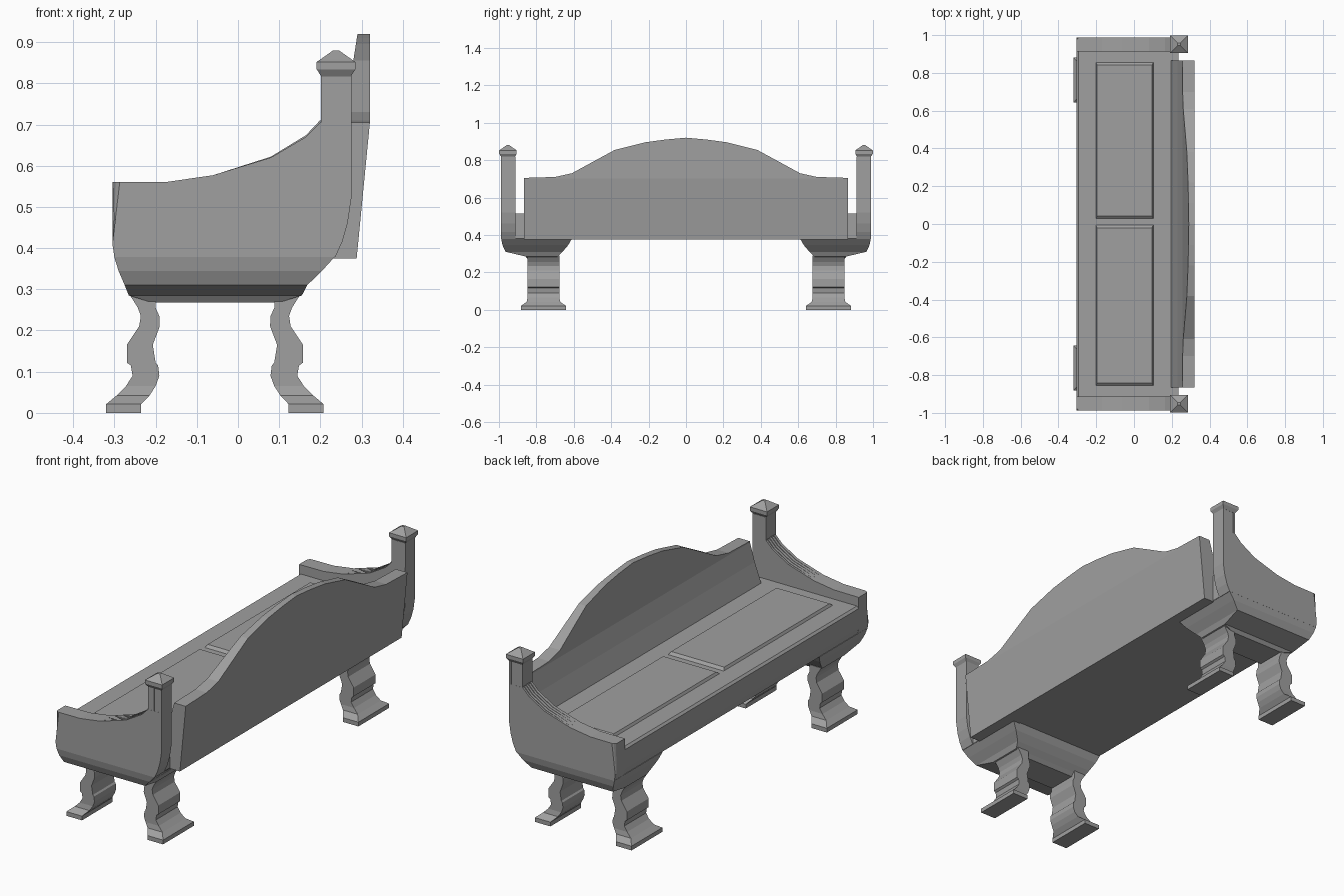
import bpy
import bmesh

cube = bpy.data.objects.get("Cube")
if cube:
    bpy.data.objects.remove(cube, do_unlink=True)

grey = bpy.data.materials.new("plain grey")
grey.use_nodes = True
grey.diffuse_color = (0.35, 0.35, 0.35, 1)
grey.node_tree.nodes["Principled BSDF"].inputs["Base Color"].default_value = (0.35, 0.35, 0.35, 1)


def finish(name, bm):
    bmesh.ops.recalc_face_normals(bm, faces=bm.faces)
    mesh = bpy.data.meshes.new(name)
    bm.to_mesh(mesh)
    bm.free()
    mesh.materials.append(grey)
    obj = bpy.data.objects.new(name, mesh)
    bpy.context.collection.objects.link(obj)
    return obj


def skin(bm, rings):
    """Join equal-length rings of points and cap both ends."""
    loops = [[bm.verts.new(p) for p in ring] for ring in rings]
    n = len(loops[0])
    for a, b in zip(loops, loops[1:]):
        for i in range(n):
            j = (i + 1) % n
            bm.faces.new((a[i], a[j], b[j], b[i]))
    bm.faces.new(loops[0])
    bm.faces.new(loops[-1])


def stack(bm, levels):
    """Rectangular rings (z, x0, x1, y0, y1) from bottom to top."""
    skin(bm, [[(x0, y0, z), (x1, y0, z), (x1, y1, z), (x0, y1, z)]
              for z, x0, x1, y0, y1 in levels])


def extrude(bm, profile, y0, y1):
    skin(bm, [[(x, y, z) for x, z in profile] for y in (y0, y1)])


def interp(points, t):
    for (a, u), (b, v) in zip(points, points[1:]):
        if t <= b:
            return u + (v - u) * max(0, (t - a) / (b - a))
    return points[-1][1]


# Seat slab
bm = bmesh.new()
extrude(bm, [(-0.298, 0.378), (-0.305, 0.41), (-0.305, 0.505), (-0.295, 0.515),
             (0.235, 0.515), (0.235, 0.378)], -0.913, 0.913)
finish("seat", bm)

# Two raised seat panels with sloping edges
for name, y0, y1 in (("right_panel", -0.862, 0.0), ("left_panel", 0.022, 0.862)):
    bm = bmesh.new()
    stack(bm, [(0.51, -0.205, 0.105, y0, y1),
               (0.527, -0.195, 0.095, y0 + 0.02, y1 - 0.02)])
    finish(name, bm)

# Curved backrest, thinner toward its arched top
arch = [(0, 0.92), (0.11, 0.91), (0.22, 0.895), (0.38, 0.855), (0.5, 0.79),
        (0.61, 0.73), (0.7, 0.71), (0.865, 0.705)]
front_slope = [(0.375, 0.195), (0.515, 0.195), (0.61, 0.23), (0.70, 0.256), (0.92, 0.29)]
rings = []
for y, h in [(-y, h) for y, h in arch[:0:-1]] + arch:
    front = [(x, y, z) for z, x in front_slope[:-1]]
    rings.append(front + [(interp(front_slope, h), y, h), (0.32, y, h),
                          (0.32, y, 0.703), (0.288, y, 0.375)])
bm = bmesh.new()
skin(bm, rings)
finish("backrest", bm)

# Arm outline: sweeping top edge, then the rounded rear and front
sweep = [(-0.305, 0.56), (-0.17, 0.561), (-0.06, 0.577), (0.08, 0.62),
         (0.165, 0.67), (0.2, 0.705)]
lower = [(0.275, 0.705), (0.275, 0.52), (0.266, 0.46), (0.253, 0.415),
         (0.236, 0.378), (-0.3, 0.378), (-0.305, 0.41)]
IN, OUT = 0.912, 0.988

leg_levels = [
    (0, -0.32, -0.235, 0.12), (0.021, -0.32, -0.235, 0.12),
    (0.042, -0.295, -0.215, 0.09), (0.065, -0.272, -0.2, 0.085),
    (0.09, -0.256, -0.191, 0.085), (0.115, -0.26, -0.194, 0.085),
    (0.122, -0.27, -0.2, 0.085), (0.165, -0.27, -0.207, 0.085),
    (0.21, -0.24, -0.19, 0.085), (0.235, -0.236, -0.191, 0.085),
    (0.255, -0.243, -0.2, 0.085), (0.29, -0.265, -0.2, 0.085)]

for side, s in (("right", -1), ("left", 1)):
    # Arm with rounded outer front corner
    bm = bmesh.new()
    extrude(bm, sweep + lower, s * IN, s * OUT)
    corner = [e for e in bm.edges
              if all(v.co.x < -0.299 and abs(v.co.y) > 0.95 and v.co.z > 0.38 for v in e.verts)]
    bmesh.ops.bevel(bm, geom=corner, offset=0.018, segments=3, affect='EDGES', profile=0.5)
    finish(side + "_arm", bm)

    # Ribs along the arm top, rising toward the post
    bm = bmesh.new()
    for k in range(4):
        y = s * (0.926 + k * 0.016)
        top = sweep[2:]
        rib = [(x, z + 0.006 * i / 3) for i, (x, z) in enumerate(top)]
        extrude(bm, rib + [(x, z - 0.01) for x, z in top[::-1]], y - 0.004, y + 0.004)
    finish(side + "_arm_ribs", bm)

    # Fluted post: a slim core crossed by slabs that show as reeds
    bm = bmesh.new()
    x0, x1 = 0.201, 0.275
    stack(bm, [(z, x0 + 0.006, x1 - 0.006, s * (IN + 0.006), s * (OUT - 0.006))
               for z in (0.70, 0.82)])
    for k in range(4):
        a = k * 0.0207
        for z0, z1 in ((0.70, 0.82),):
            stack(bm, [(z, x0 + a, x0 + a + 0.012, s * IN, s * OUT) for z in (z0, z1)])
            stack(bm, [(z, x0, x1, s * (IN + a), s * (IN + a + 0.0125)) for z in (z0, z1)])
    finish(side + "_post", bm)

    # Post cap: flared collar under a low pyramid
    bm = bmesh.new()
    cx, cy = 0.238, s * 0.952
    stack(bm, [(z, cx - r, cx + r, cy - r, cy + r) for z, r in
               ((0.817, 0.036), (0.834, 0.047), (0.852, 0.047), (0.858, 0.038), (0.88, 0.007))])
    finish(side + "_post_cap", bm)

    # Tapered bracket below the arm
    bm = bmesh.new()
    stack(bm, [(z, a, b, s * c, s * d) for z, a, b, c, d in (
        (0.268, -0.21, 0.1, 0.7, 0.845), (0.285, -0.265, 0.155, 0.685, 0.858),
        (0.31, -0.275, 0.168, 0.66, 0.965), (0.345, -0.29, 0.204, 0.63, 0.981),
        (0.38, -0.301, 0.236, 0.61, OUT))])
    finish(side + "_bracket", bm)

    # Scrolled legs, the rear one mirrored
    for place in ("front", "rear"):
        bm = bmesh.new()
        for_mirror = place == "rear"
        stack(bm, [(z, -0.112 - b if for_mirror else a, -0.112 - a if for_mirror else b,
                    s * 0.762 - w, s * 0.762 + w) for z, a, b, w in leg_levels])
        finish(f"{place}_{side}_leg", bm)
